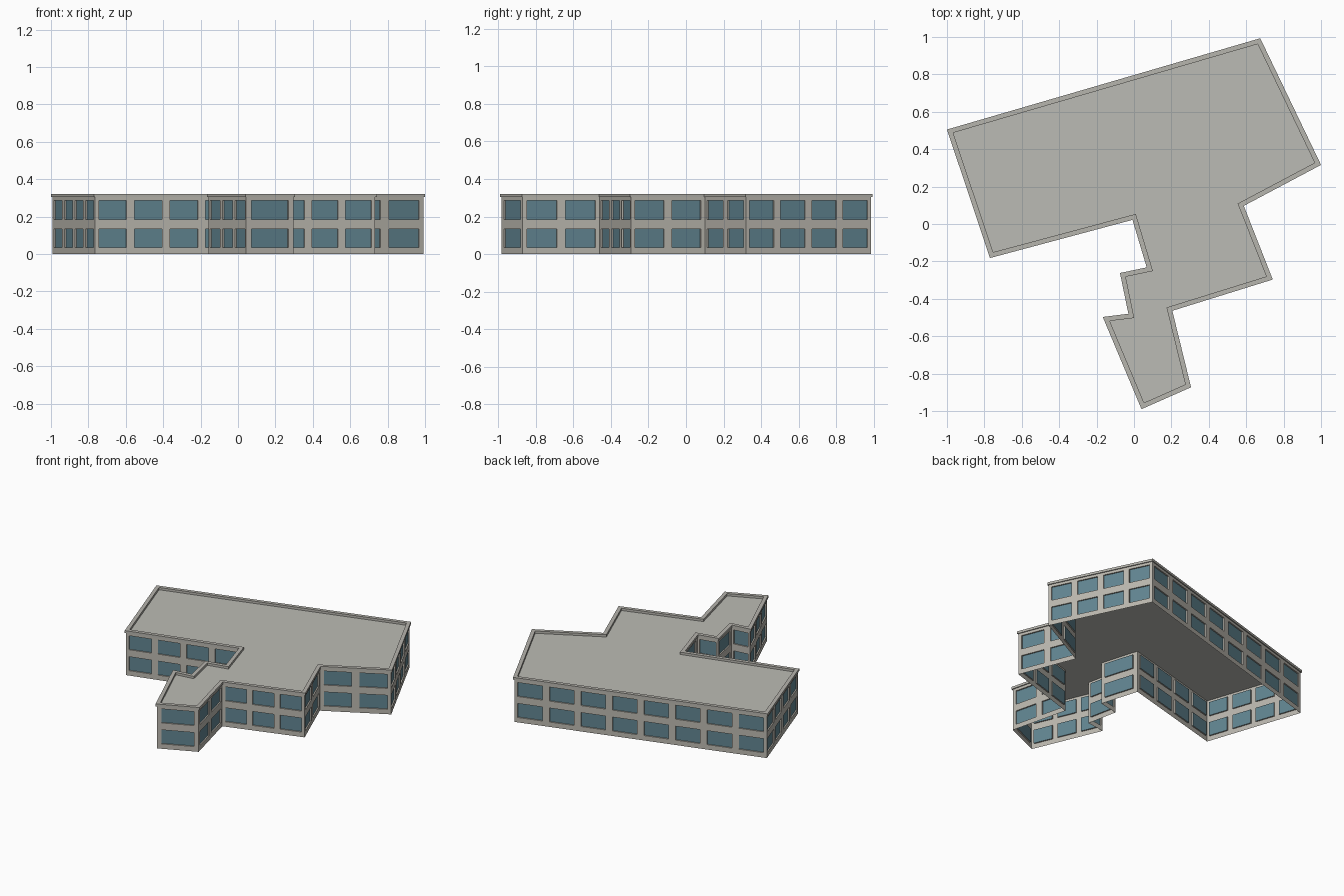
import bpy, bmesh
from mathutils import Vector

if "Cube" in bpy.data.objects:
    bpy.data.objects.remove(bpy.data.objects["Cube"])

# Parapet outline seen from above, counter-clockwise
OUTLINE = [Vector(p) for p in [
    (-1.0, 0.505), (-0.77, -0.182), (-0.008, 0.022), (0.068, -0.232),
    (-0.075, -0.262), (-0.03, -0.48), (-0.167, -0.497), (0.04, -0.99),
    (0.305, -0.873), (0.205, -0.464), (0.742, -0.297), (0.587, 0.097),
    (1.0, 0.316), (0.675, 0.993)]]
OVERHANG, LIP = 0.007, 0.026        # parapet overhang and width
ROOF_Z, TOP_Z = 0.304, 0.321
ROWS = [(0.035, 0.135), (0.185, 0.285)]   # window heights on both floors
RECESS, BAY, FILL = 0.009, 0.19, 0.78


def material(name, rgb):
    m = bpy.data.materials.new(name)
    m.diffuse_color = (*rgb, 1)
    m.use_nodes = True
    m.node_tree.nodes["Principled BSDF"].inputs["Base Color"].default_value = m.diffuse_color
    return m


WALL = material("warm grey wall", (0.50, 0.48, 0.43))
TRIM = material("grey parapet", (0.47, 0.46, 0.42))
ROOF = material("pale grey roof", (0.50, 0.50, 0.46))
GLASS = material("blue grey glass", (0.12, 0.235, 0.285))


def offset(points, d):
    """Move every side of the outline inward by d, with mitred corners."""
    out = []
    for i, p in enumerate(points):
        a = (p - points[i - 1]).normalized()
        b = (points[(i + 1) % len(points)] - p).normalized()
        na, nb = Vector((-a.y, a.x)), Vector((-b.y, b.x))
        out.append(p + (na + nb) * d / (1 + na.dot(nb)))
    return out


def finish(name, bm, mat):
    bmesh.ops.remove_doubles(bm, verts=bm.verts, dist=0.0001)
    me = bpy.data.meshes.new(name)
    bm.to_mesh(me)
    bm.free()
    me.materials.append(mat)
    ob = bpy.data.objects.new(name, me)
    bpy.context.collection.objects.link(ob)
    return ob


def face(bm, pts):
    return bm.faces.new([bm.verts.new(p) for p in pts])


walls, glass = bmesh.new(), bmesh.new()
wall_line = offset(OUTLINE, OVERHANG)

# Walls: each side is a grid of bays, with recessed panes in the window cells
for i, p in enumerate(wall_line):
    q = wall_line[(i + 1) % len(wall_line)]
    length = (q - p).length
    along = (q - p).normalized()
    inward = Vector((-along.y, along.x))
    count = min(8, max(1, round(length / BAY)))
    step = length / count

    def at(u, z, depth=0.0):
        v = p + along * u + inward * depth
        return (v.x, v.y, z)

    us = [0.0]
    for k in range(count):
        us += [(k + 0.5 - FILL / 2) * step, (k + 0.5 + FILL / 2) * step]
    us.append(length)
    zs = [0.0] + [z for row in ROWS for z in row] + [ROOF_Z]
    for c in range(len(us) - 1):
        for r in range(len(zs) - 1):
            cell = [(us[c], zs[r]), (us[c + 1], zs[r]),
                    (us[c + 1], zs[r + 1]), (us[c], zs[r + 1])]
            if c % 2 and r % 2:
                face(glass, [at(u, z, RECESS) for u, z in cell])
                for s in range(4):          # reveals around the pane
                    a, b = cell[s], cell[(s + 1) % 4]
                    face(walls, [at(*a), at(*b), at(*b, RECESS), at(*a, RECESS)])
            else:
                face(walls, [at(u, z) for u, z in cell])
finish("walls", walls, WALL)
finish("window_panes", glass, GLASS)

# Flat roof deck
bm = bmesh.new()
face(bm, [(v.x, v.y, ROOF_Z) for v in wall_line])
finish("roof_deck", bm, ROOF)

# Parapet: a raised rectangular ring around the roof
bm = bmesh.new()
inner = offset(OUTLINE, LIP)
n = len(OUTLINE)
for i in range(n):
    j = (i + 1) % n
    loop = [(OUTLINE, ROOF_Z), (OUTLINE, TOP_Z), (inner, TOP_Z), (inner, ROOF_Z + 0.0005)]
    under = (wall_line, ROOF_Z)
    profile = [under] + loop
    for (l0, z0), (l1, z1) in zip(profile, profile[1:]):
        face(bm, [(l0[i].x, l0[i].y, z0), (l0[j].x, l0[j].y, z0),
                  (l1[j].x, l1[j].y, z1), (l1[i].x, l1[i].y, z1)])
finish("parapet", bm, TRIM)
